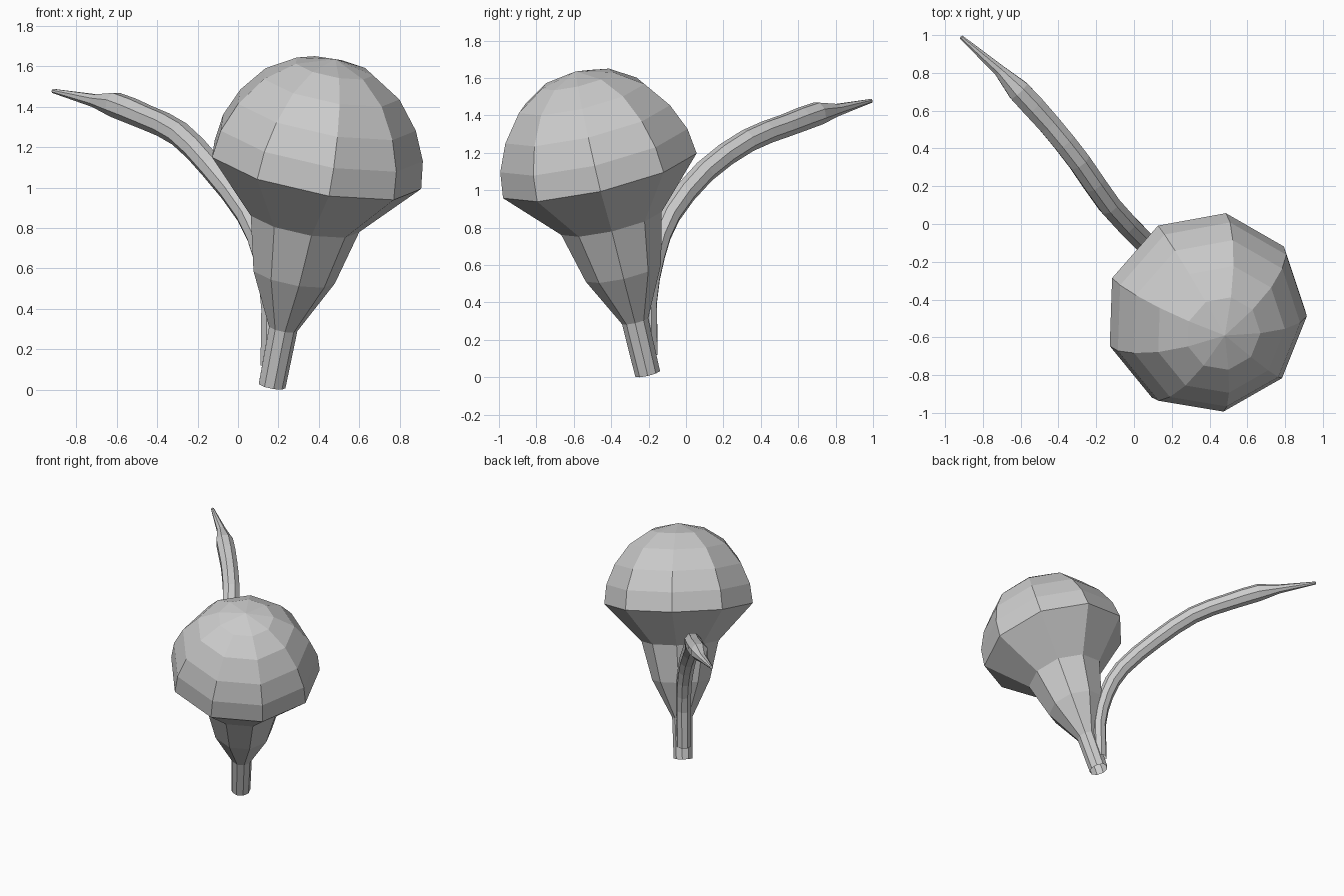
import bpy, bmesh, math
from mathutils import Vector

if "Cube" in bpy.data.objects:
    bpy.data.objects.remove(bpy.data.objects["Cube"], do_unlink=True)

GREY = (0.6, 0.6, 0.6, 1)
grey = bpy.data.materials.new("plain_grey")
grey.use_nodes = True
grey.diffuse_color = GREY
grey.node_tree.nodes["Principled BSDF"].inputs["Base Color"].default_value = GREY


def loft(name, centres, radii, sides, side_dir, phase=0.0):
    """Flat-faced tube through the centres; a zero radius closes to a point."""
    bm = bmesh.new()
    rings = []
    last = len(centres) - 1
    for i, (c, r) in enumerate(zip(centres, radii)):
        if r == 0:
            rings.append([bm.verts.new(c)] * sides)
            continue
        axis = (centres[min(i + 1, last)] - centres[max(i - 1, 0)]).normalized()
        u = (side_dir - axis * side_dir.dot(axis)).normalized()
        v = axis.cross(u)
        ring = []
        for k in range(sides):
            a = math.tau * k / sides + phase
            ring.append(bm.verts.new(c + r * (math.cos(a) * u + math.sin(a) * v)))
        rings.append(ring)
    for low, high in zip(rings, rings[1:]):
        for k in range(sides):
            n = (k + 1) % sides
            corners = [low[k], low[n], high[n], high[k]]
            bm.faces.new(list(dict.fromkeys(corners)))
    bmesh.ops.recalc_face_normals(bm, faces=bm.faces)
    mesh = bpy.data.meshes.new(name)
    bm.to_mesh(mesh)
    bm.free()
    mesh.materials.append(grey)
    obj = bpy.data.objects.new(name, mesh)
    bpy.context.collection.objects.link(obj)
    return obj


# Tilted nine-sided bulb: open neck, flaring underside, faceted dome
base = Vector((0.167, -0.205, 0.02))
lean = Vector((0.186, -0.228, 0.956)).normalized()
profile = [(0, 0.069), (0.296, 0.073), (0.57, 0.21), (0.85, 0.28), (1.125, 0.54),
           (1.265, 0.522), (1.41, 0.459), (1.55, 0.35), (1.645, 0.2), (1.69, 0)]
loft("bulb", [base + lean * t for t, r in profile], [r for t, r in profile],
     9, Vector((1, 0, 0)), math.radians(-2))

# Curved stalk rising from the neck, swelling slightly before its thin tip
path = [(0.16, -0.2, 0.12, 0.052), (0.165, -0.205, 0.4, 0.053),
        (0.13, -0.165, 0.65, 0.056), (0.045, -0.085, 0.87, 0.06),
        (-0.13, 0.1, 1.1, 0.062), (-0.29, 0.33, 1.265, 0.063),
        (-0.45, 0.53, 1.345, 0.063), (-0.61, 0.705, 1.41, 0.064),
        (-0.71, 0.81, 1.43, 0.034), (-0.915, 0.99, 1.478, 0.011),
        (-0.917, 0.992, 1.479, 0)]
points = [Vector(p) for p in path]

# Add a smooth in-between ring on the bending part of the stalk
rings = []
for i, p in enumerate(points):
    rings.append(p)
    if 0 < i < 7:
        a, b, c, d = points[i - 1:i + 3]
        rings.append((b + c) * 0.5625 - (a + d) * 0.0625)
loft("curved_stalk", [p.xyz for p in rings], [p.w for p in rings],
     8, Vector((0.73, 0.68, 0)), math.pi / 8)
